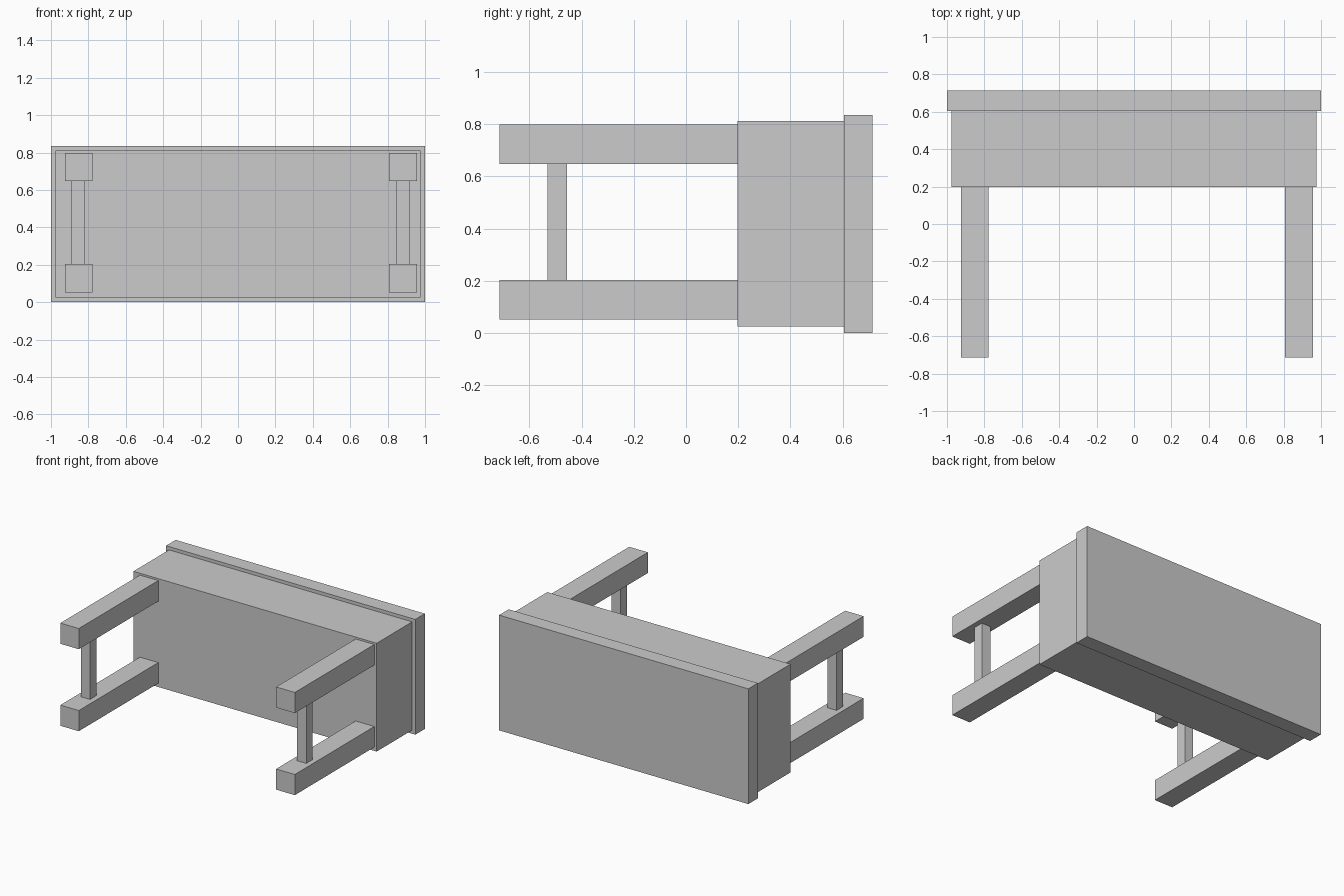
import bpy

if "Cube" in bpy.data.objects:
    bpy.data.objects.remove(bpy.data.objects["Cube"])


def box(name, x, y, z):
    """Box from (min, max) extents on each axis."""
    bpy.ops.mesh.primitive_cube_add(
        size=1, location=[(a + b) / 2 for a, b in (x, y, z)])
    ob = bpy.context.object
    ob.name = name
    ob.scale = [b - a for a, b in (x, y, z)]
    bpy.ops.object.transform_apply(location=False, rotation=False, scale=True)
    return ob


# Table lying on its side: tabletop at the back, legs pointing forward
box("tabletop", (-1, 1), (0.604, 0.714), (0, 0.836))
box("apron_body", (-0.977, 0.975), (0.197, 0.604), (0.026, 0.812))

# Leg pairs with a stretcher between them
for side, leg_x, bar_x in (("left", (-0.926, -0.778), (-0.889, -0.817)),
                           ("right", (0.806, 0.956), (0.845, 0.919))):
    for level, leg_z in (("lower", (0.053, 0.203)), ("upper", (0.648, 0.798))):
        box(f"{side}_{level}_leg", leg_x, (-0.714, 0.197), leg_z)
    box(f"{side}_stretcher", bar_x, (-0.53, -0.456), (0.203, 0.648))
